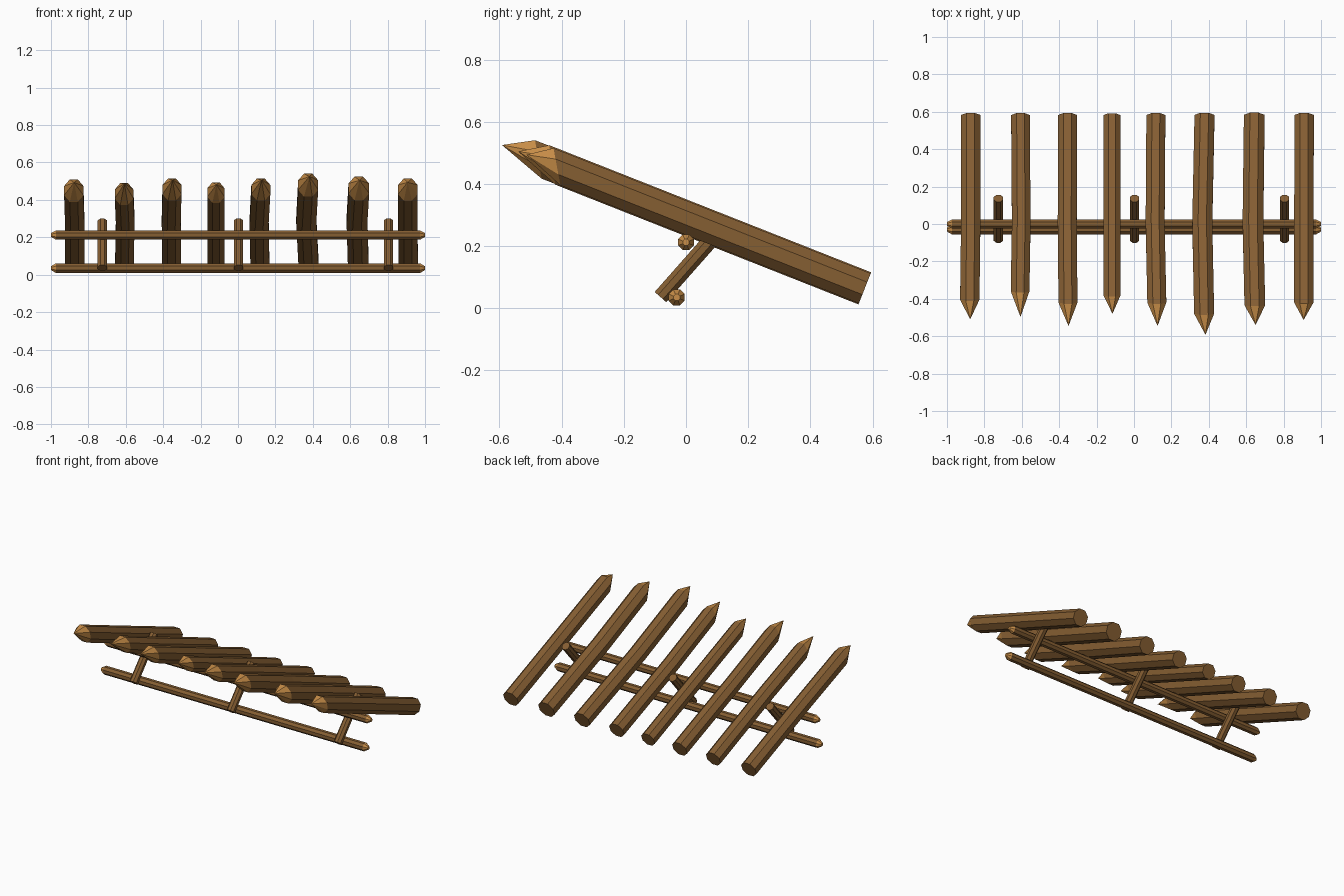
import bpy, bmesh, math
from mathutils import Vector

cube = bpy.data.objects.get("Cube")
if cube:
    bpy.data.objects.remove(cube, do_unlink=True)


def material(name, color):
    m = bpy.data.materials.new(name)
    m.use_nodes = True
    m.diffuse_color = color
    m.node_tree.nodes["Principled BSDF"].inputs["Base Color"].default_value = color
    return m


BARK = material("brown bark", (0.235, 0.112, 0.032, 1))
CUT = material("pale cut wood", (0.58, 0.27, 0.065, 1))


def loft(name, stations, axis, side, sides=8):
    """Skin rings of (centre, radius, slant, colour of the span after it).
    A radius of zero makes a point; slant pushes the upper rim forward."""
    up = axis.cross(side).normalized()
    if up.z < 0:
        up = -up
    bm = bmesh.new()
    rings = []
    for centre, r, slant, _ in stations:
        if r == 0:
            rings.append([bm.verts.new(centre)])
            continue
        ring = []
        for i in range(sides):
            a = math.tau * (i + 0.5) / sides
            ring.append(bm.verts.new(centre + side * (r * math.cos(a))
                        + up * (r * math.sin(a)) + axis * (slant * math.sin(a))))
        rings.append(ring)
    for k in range(len(rings) - 1):
        a, b = rings[k], rings[k + 1]
        for i in range(sides):
            j = (i + 1) % sides
            corners = [a[i], a[j], b[0]] if len(b) == 1 else [a[i], a[j], b[j], b[i]]
            bm.faces.new(corners).material_index = stations[k][3]
    # End caps take the colour of the span beside them
    bm.faces.new(rings[0]).material_index = stations[0][3]
    if len(rings[-1]) > 1:
        bm.faces.new(rings[-1]).material_index = stations[-1][3]
    bmesh.ops.recalc_face_normals(bm, faces=bm.faces)
    mesh = bpy.data.meshes.new(name)
    bm.to_mesh(mesh)
    bm.free()
    mesh.materials.append(BARK)
    mesh.materials.append(CUT)
    obj = bpy.data.objects.new(name, mesh)
    bpy.context.collection.objects.link(obj)
    return obj


X = Vector((1, 0, 0))
SLOPE = 0.395
BUTT_Y, BUTT_Z = 0.575, 0.064
lean = Vector((0, -1, SLOPE)).normalized()


def on_log(x, y):
    return Vector((x, y, BUTT_Z + (BUTT_Y - y) * SLOPE))


# Sharpened stakes: butt x, mid x, shoulder x, tip x, shoulder y, tip y, radius
stakes = [
    (-0.873, -0.873, -0.878, -0.876, -0.40, -0.510, 0.056),
    (-0.607, -0.603, -0.609, -0.607, -0.355, -0.497, 0.054),
    (-0.355, -0.357, -0.353, -0.350, -0.415, -0.545, 0.055),
    (-0.118, -0.118, -0.118, -0.115, -0.375, -0.480, 0.050),
    (0.117, 0.113, 0.122, 0.126, -0.415, -0.545, 0.055),
    (0.377, 0.365, 0.375, 0.382, -0.475, -0.592, 0.058),
    (0.643, 0.636, 0.646, 0.650, -0.430, -0.540, 0.060),
    (0.910, 0.908, 0.908, 0.907, -0.415, -0.513, 0.056),
]
for n, (xb, xm, xs, xt, ys, yt, r) in enumerate(stakes, 1):
    loft(f"stake_{n}", [
        (on_log(xb, BUTT_Y), r, 0, 0),
        (on_log(xm, 0.0), r, 0, 0),
        (on_log(xs, ys), r, 0.035, 1),
        (on_log(xt, yt), 0, 0, 1),
    ], lean, X)

# Long rails with chamfered cut ends
for name, y, z, r in (("upper_rail", 0.0, 0.212, 0.027), ("lower_rail", -0.03, 0.035, 0.028)):
    stops = ((-1, 0.4, 1), (-0.973, 1, 0), (0.973, 1, 1), (1, 0.4, 1))
    loft(name, [(Vector((x, y, z)), r * s, 0, c) for x, s, c in stops],
         X, Vector((0, 1, 0)))

# Slanted struts joining the rails
for n, x in enumerate((-0.725, 0.003, 0.805), 1):
    low, high = Vector((x, -0.082, 0.036)), Vector((x, 0.137, 0.284))
    loft(f"strut_{n}", [(low, 0.027, 0, 0), (high, 0.027, 0, 0)],
         (high - low).normalized(), X)
